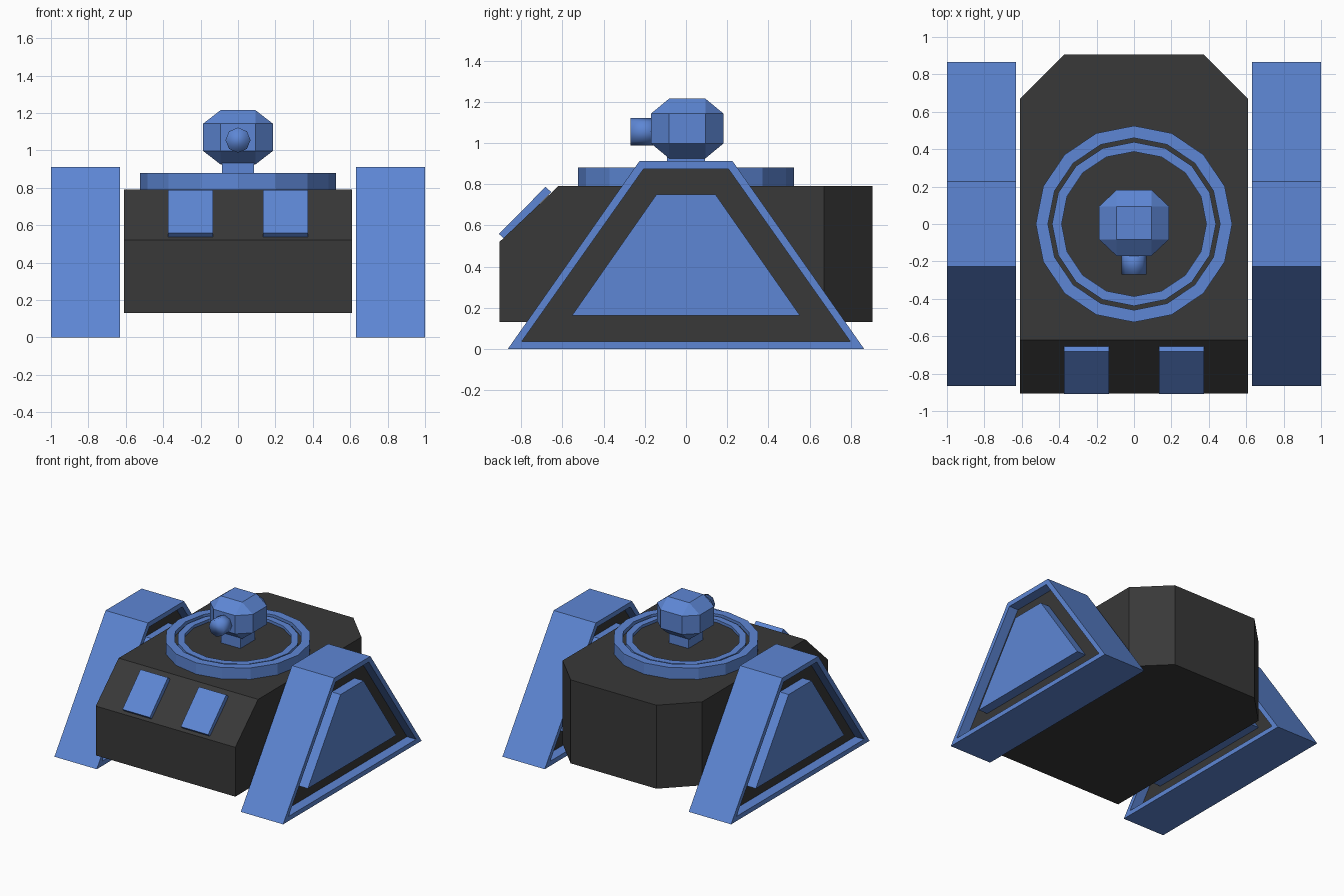
import bpy, bmesh, math
from mathutils import Vector

if "Cube" in bpy.data.objects:
    bpy.data.objects.remove(bpy.data.objects["Cube"])


def material(name, rgb):
    m = bpy.data.materials.new(name)
    m.diffuse_color = (*rgb, 1)
    m.use_nodes = True
    m.node_tree.nodes["Principled BSDF"].inputs["Base Color"].default_value = m.diffuse_color
    return m


BLUE = material("blue", (0.11, 0.24, 0.66))
DARK = material("dark", (0.04, 0.04, 0.04))


def finish(name, bm, mat):
    bmesh.ops.recalc_face_normals(bm, faces=bm.faces)
    mesh = bpy.data.meshes.new(name)
    bm.to_mesh(mesh)
    bm.free()
    mesh.materials.append(mat)
    ob = bpy.data.objects.new(name, mesh)
    bpy.context.collection.objects.link(ob)
    return ob


def extrude(name, outer, a, b, axis, mat, inner=None):
    """Extrude a profile from a to b along x or z; inner cuts a matching hole."""
    bm = bmesh.new()

    def loop(pts, d):
        return [bm.verts.new((d, p, q) if axis == "x" else (p, q, d)) for p, q in pts]

    def bridge(l1, l2):
        n = len(l1)
        for i in range(n):
            j = (i + 1) % n
            bm.faces.new((l1[i], l1[j], l2[j], l2[i]))

    o1, o2 = loop(outer, a), loop(outer, b)
    bridge(o1, o2)
    if inner:
        i1, i2 = loop(inner, a), loop(inner, b)
        bridge(i1, i2)
        bridge(o1, i1)
        bridge(o2, i2)
    else:
        bm.faces.new(o1)
        bm.faces.new(o2)
    return finish(name, bm, mat)


def trapezoid(bottom, top, z0, z1):
    return [(-bottom, z0), (bottom, z0), (top, z1), (-top, z1)]


def circle(r, n=16):
    return [(r * math.cos(2 * math.pi * i / n), r * math.sin(2 * math.pi * i / n)) for i in range(n)]


# Hull: plan with cut rear corners, then the sloped front sliced off
plan = [(-0.61, -0.905), (0.61, -0.905), (0.61, 0.67), (0.375, 0.905), (-0.375, 0.905), (-0.61, 0.67)]
hull = extrude("hull", plan, 0.13, 0.79, "z", DARK)
bm = bmesh.new()
bm.from_mesh(hull.data)
cut = bmesh.ops.bisect_plane(bm, geom=bm.verts[:] + bm.edges[:] + bm.faces[:],
                             plane_co=(0, -0.905, 0.52), plane_no=Vector((0, -0.27, 0.285)),
                             clear_outer=True)
bmesh.ops.contextual_create(bm, geom=[e for e in cut["geom_cut"] if isinstance(e, bmesh.types.BMEdge)])
bmesh.ops.recalc_face_normals(bm, faces=bm.faces)
bm.to_mesh(hull.data)
bm.free()

# Mirrored parts: front windows and side track pods
window = [(-0.908, 0.558), (-0.682, 0.787), (-0.655, 0.762), (-0.882, 0.533)]
rim_out = trapezoid(0.865, 0.226, 0.0, 0.912)
rim_in = trapezoid(0.797, 0.206, 0.037, 0.874)
plate = trapezoid(0.82, 0.21, 0.025, 0.885)
panel = trapezoid(0.553, 0.143, 0.163, 0.75)
for side, s in (("left", -1), ("right", 1)):
    extrude(side + "_window", window, s * 0.135, s * 0.375, "x", BLUE)
    extrude(side + "_track_frame", rim_out, s * 0.63, s * 1.0, "x", BLUE, rim_in)
    extrude(side + "_track_plate", plate, s * 0.71, s * 0.92, "x", DARK)
    extrude(side + "_track_panel", panel, s * 0.632, s * 0.998, "x", BLUE)

# Turntable on the roof
extrude("turntable_deck", circle(0.48), 0.77, 0.85, "z", DARK)
extrude("turntable_outer_ring", circle(0.525), 0.785, 0.88, "z", BLUE, circle(0.46))
extrude("turntable_inner_ring", circle(0.438), 0.84, 0.872, "z", BLUE, circle(0.387))

# Neck
extrude("neck", [(-0.085, -0.092), (0.085, -0.092), (0.085, 0.092), (-0.085, 0.092)], 0.845, 0.94, "z", BLUE)

# Head: hull of a cube with every edge cut back halfway
bm = bmesh.new()
half = Vector((0.187, 0.176, 0.145))
for axis in range(3):
    for i in range(8):
        v = [(1 if i >> k & 1 else -1) * (1 if k == axis else 0.5) * half[k] for k in range(3)]
        bm.verts.new(Vector(v) + Vector((0, 0.006, 1.07)))
bmesh.ops.convex_hull(bm, input=bm.verts)
bmesh.ops.dissolve_limit(bm, angle_limit=0.02, verts=bm.verts, edges=bm.edges)
finish("head", bm, BLUE)

# Nozzle: smooth eight-sided barrel pointing forward
bpy.ops.mesh.primitive_cylinder_add(vertices=8, radius=0.067, depth=0.13,
                                    location=(0, -0.205, 1.055), rotation=(math.pi / 2, 0, 0))
nozzle = bpy.context.object
nozzle.name = "nozzle"
nozzle.data.materials.append(BLUE)
bpy.ops.object.shade_smooth()
